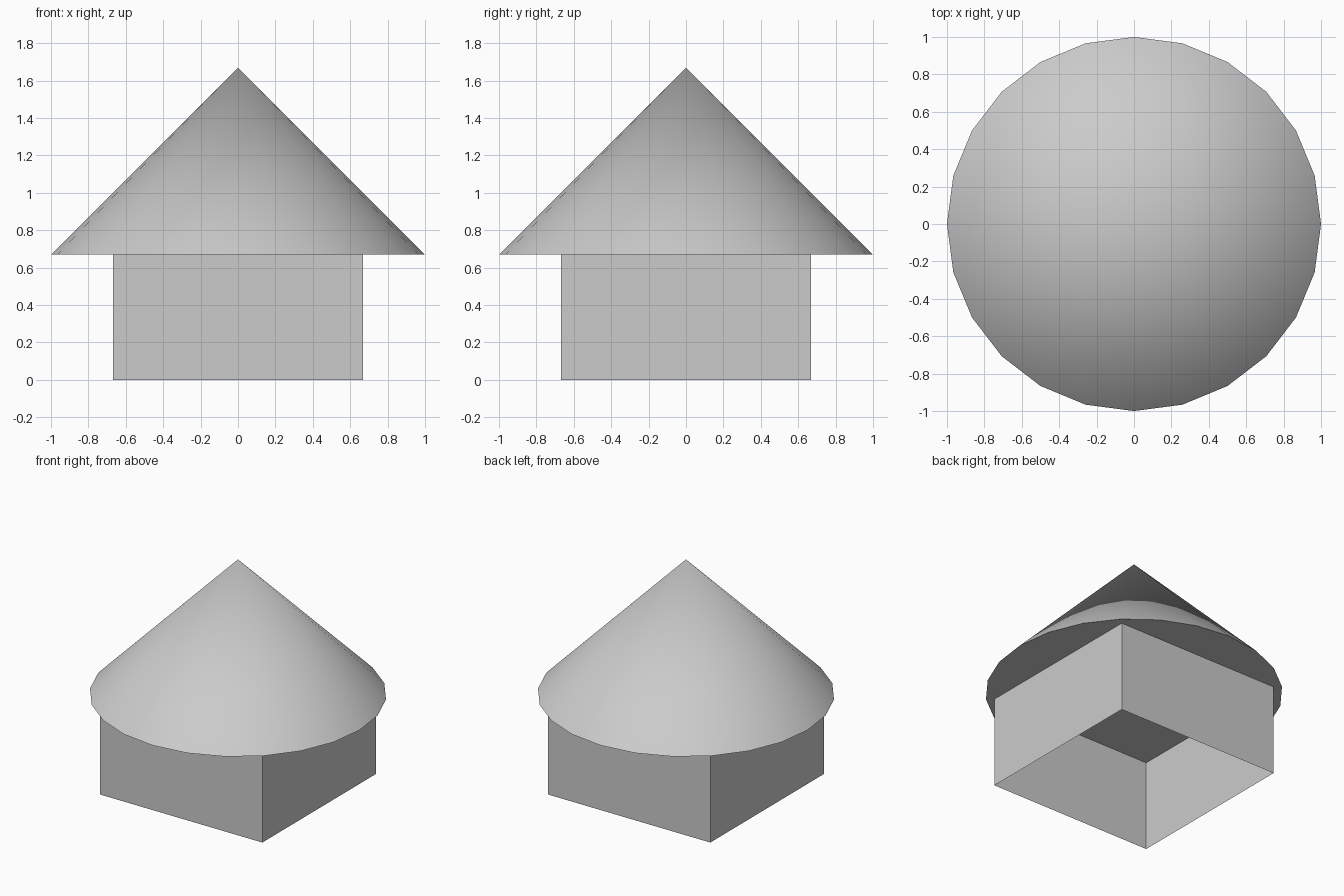
import bpy
import bmesh
import math

if "Cube" in bpy.data.objects:
    bpy.data.objects.remove(bpy.data.objects["Cube"])

WALL_HALF = 0.667   # half width of the square walls
EAVES = 0.67        # height where the roof starts
ROOF_HEIGHT = 1.0

# Square walls: single-skin, open at the bottom, closed above by the roof base
mesh = bpy.data.meshes.new("walls")
bm = bmesh.new()
corners = [bm.verts.new((sx * WALL_HALF, sy * WALL_HALF, 0))
           for sx, sy in ((-1, -1), (1, -1), (1, 1), (-1, 1))]
edges = [bm.edges.new((corners[i], corners[(i + 1) % 4])) for i in range(4)]
top = bmesh.ops.extrude_edge_only(bm, edges=edges)["geom"]
bmesh.ops.translate(bm, vec=(0, 0, EAVES),
                    verts=[g for g in top if isinstance(g, bmesh.types.BMVert)])
# Face the walls outward
bm.normal_update()
for face in bm.faces:
    if face.normal.dot(face.calc_center_median()) < 0:
        face.normal_flip()
bm.to_mesh(mesh)
bm.free()
bpy.context.collection.objects.link(bpy.data.objects.new("walls", mesh))

# Conical roof with a flat underside
bpy.ops.mesh.primitive_cone_add(vertices=24, radius1=1, radius2=0, depth=ROOF_HEIGHT,
                                location=(0, 0, EAVES + ROOF_HEIGHT / 2))
roof = bpy.context.object
roof.name = "roof"
bpy.ops.object.shade_smooth_by_angle(angle=math.radians(30))
